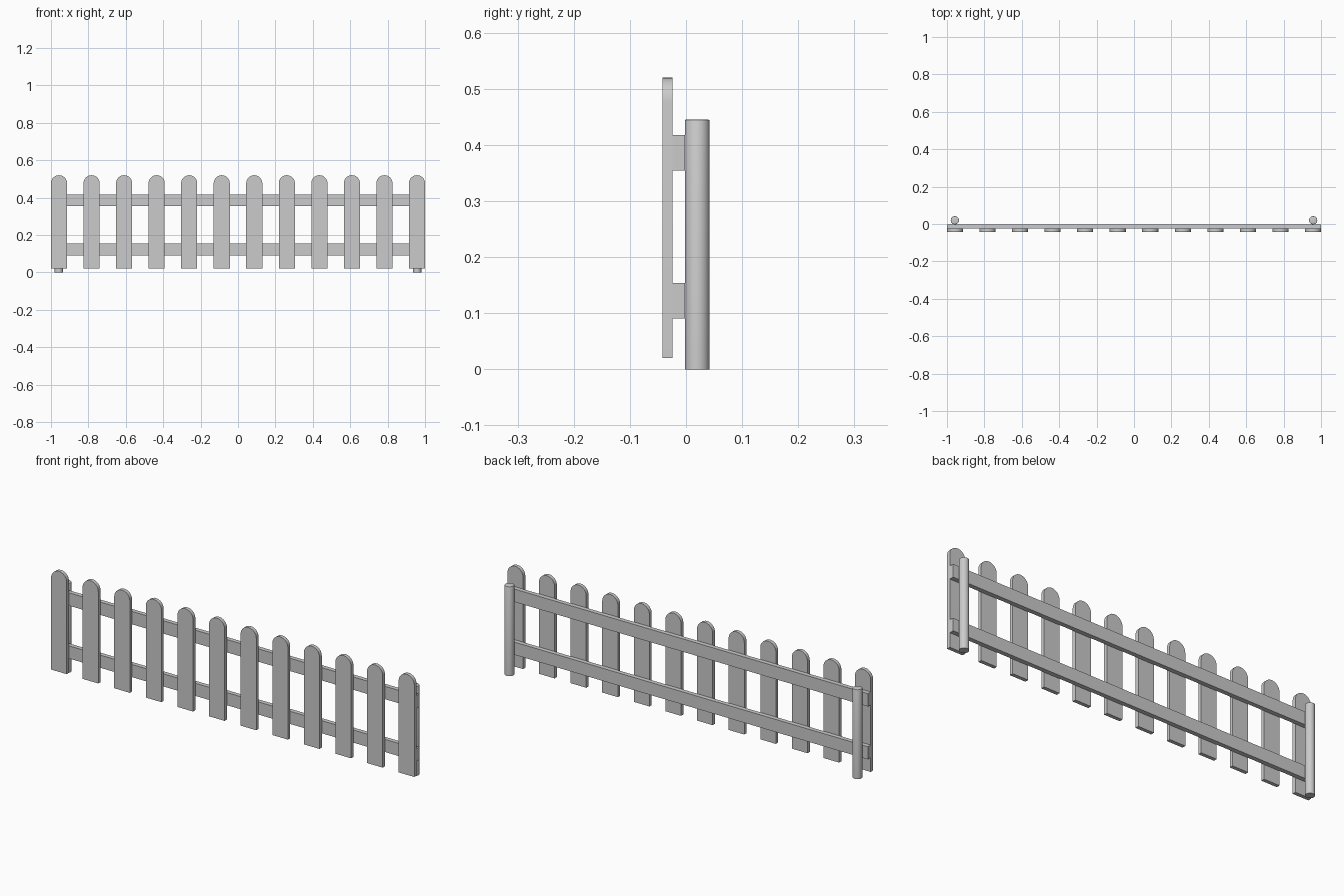
import bpy, bmesh, math

if "Cube" in bpy.data.objects:
    bpy.data.objects.remove(bpy.data.objects["Cube"])

PICKETS, HALF_W = 12, 0.043
END_X = 1.0 - HALF_W


def finish(bm, name):
    bmesh.ops.recalc_face_normals(bm, faces=bm.faces)
    mesh = bpy.data.meshes.new(name)
    bm.to_mesh(mesh)
    bm.free()
    obj = bpy.data.objects.new(name, mesh)
    bpy.context.collection.objects.link(obj)
    return obj


def smooth(obj):
    bpy.ops.object.select_all(action='DESELECT')
    obj.select_set(True)
    bpy.context.view_layer.objects.active = obj
    bpy.ops.object.shade_smooth_by_angle(angle=math.radians(35))


def extrude_profile(name, points, y0, y1):
    """Extrude an x/z outline from y0 to y1."""
    bm = bmesh.new()
    face = bm.faces.new([bm.verts.new((x, y0, z)) for x, z in points])
    ext = bmesh.ops.extrude_face_region(bm, geom=[face])
    verts = [g for g in ext["geom"] if isinstance(g, bmesh.types.BMVert)]
    bmesh.ops.translate(bm, verts=verts, vec=(0, y1 - y0, 0))
    return finish(bm, name)


# Round-topped pickets
outline = [(-HALF_W, 0.02), (HALF_W, 0.02)]
for i in range(17):
    a = math.pi * i / 16
    outline.append((HALF_W * math.cos(a), 0.52 - HALF_W + HALF_W * math.sin(a)))
for i in range(PICKETS):
    x = -END_X + 2 * END_X * i / (PICKETS - 1)
    picket = extrude_profile(f"picket_{i + 1}", outline, -0.042, -0.024)
    picket.location.x = x
    smooth(picket)

# Horizontal rails behind the pickets
for name, z0, z1 in (("lower_rail", 0.091, 0.154), ("upper_rail", 0.354, 0.418)):
    extrude_profile(name, [(-1, z0), (1, z0), (1, z1), (-1, z1)], -0.024, -0.002)

# Round posts with a slightly eased top edge
for name, side in (("left_post", -1), ("right_post", 1)):
    bm = bmesh.new()
    bmesh.ops.create_cone(bm, cap_ends=True, segments=32, radius1=0.022,
                          radius2=0.022, depth=0.445)
    bmesh.ops.translate(bm, verts=bm.verts, vec=(0, 0, 0.2225))
    rim = [e for e in bm.edges if all(v.co.z > 0.4 for v in e.verts)]
    bmesh.ops.bevel(bm, geom=rim, offset=0.002, segments=2, affect='EDGES', profile=0.5)
    post = finish(bm, name)
    post.location = (side * 0.958, 0.02, 0)
    smooth(post)
